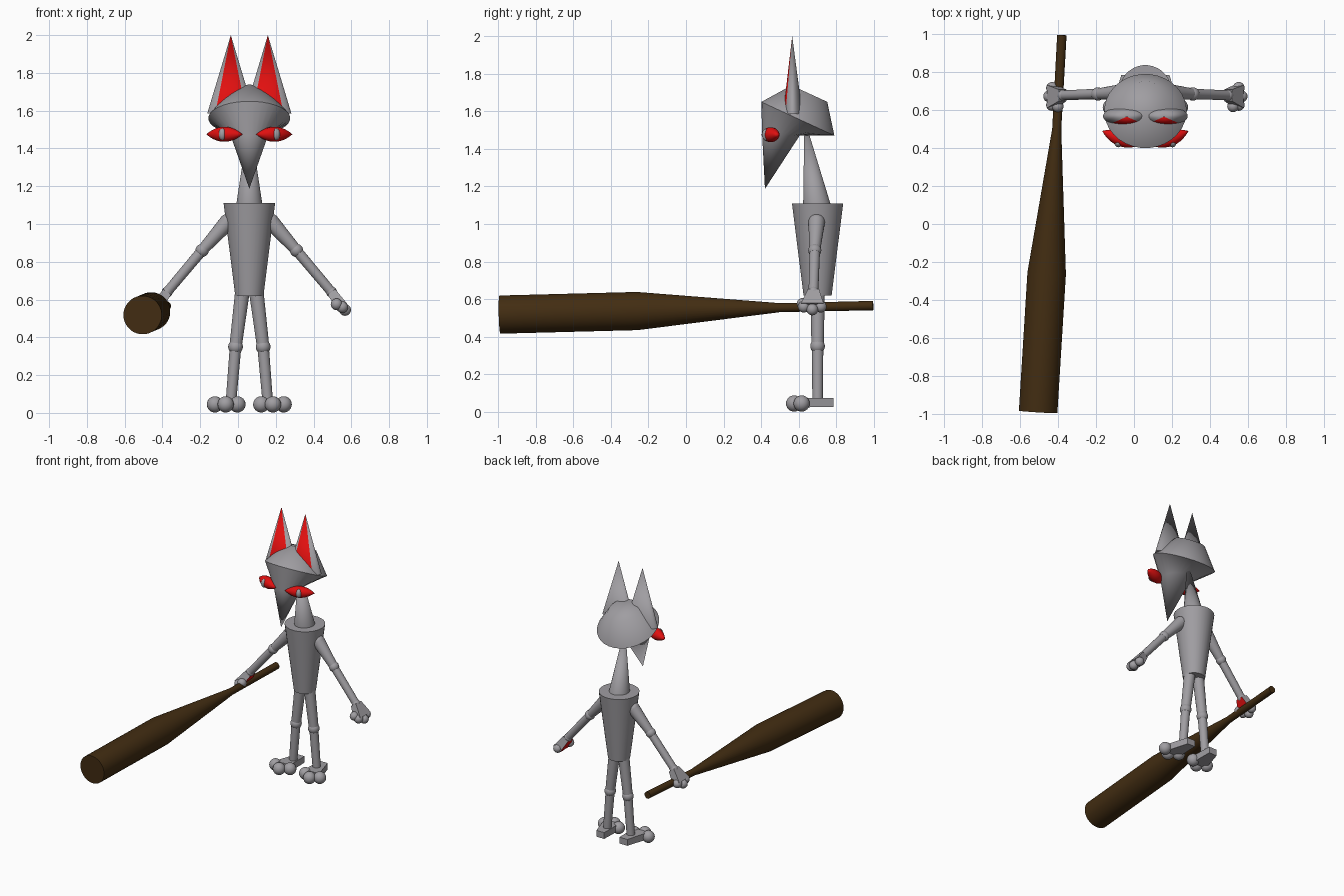
import bpy, bmesh, math
from mathutils import Vector, Matrix, Quaternion, Euler

cube = bpy.data.objects.get("Cube")
if cube:
    bpy.data.objects.remove(cube, do_unlink=True)

CX = 0.06  # the figure's mirror plane


def material(name, rgb):
    m = bpy.data.materials.new(name)
    m.use_nodes = True
    m.diffuse_color = (*rgb, 1)
    bsdf = next(n for n in m.node_tree.nodes if n.type == 'BSDF_PRINCIPLED')
    bsdf.inputs["Base Color"].default_value = (*rgb, 1)
    return m


GREY = material("grey fur", (0.35, 0.34, 0.36))
RED = material("red", (0.75, 0.005, 0.005))
BROWN = material("dark brown wood", (0.055, 0.026, 0.006))
UPRIGHT = Quaternion()


def finish(name, bm, mats, angle=40, rule=None):
    """Turn a bmesh into a smooth object with sharp edges kept."""
    bmesh.ops.recalc_face_normals(bm, faces=bm.faces[:])
    for f in bm.faces:
        f.smooth = True
        if rule and rule(f):
            f.material_index = 1
    mesh = bpy.data.meshes.new(name)
    bm.to_mesh(mesh)
    bm.free()
    mesh.set_sharp_from_angle(angle=math.radians(angle))
    for m in mats:
        mesh.materials.append(m)
    ob = bpy.data.objects.new(name, mesh)
    bpy.context.collection.objects.link(ob)
    return ob


def loft(name, rings, mats=(GREY,), n=32, angle=40, rule=None):
    """Skin a stack of elliptic rings: (centre, rx, ry, rotation)."""
    bm = bmesh.new()
    loops = []
    for c, rx, ry, q in rings:
        turns = [2 * math.pi * (i + 0.5) / n for i in range(n)]
        loops.append([bm.verts.new(Vector(c) + q @ Vector((rx * math.cos(a), ry * math.sin(a), 0)))
                      for a in turns])
    for a, b in zip(loops, loops[1:]):
        for i in range(n):
            j = (i + 1) % n
            bm.faces.new((a[i], a[j], b[j], b[i]))
    for loop, ring in ((loops[0], rings[0]), (loops[-1], rings[-1])):
        if ring[1] > 0:
            bm.faces.new(loop)
    bmesh.ops.remove_doubles(bm, verts=bm.verts[:], dist=1e-5)
    return finish(name, bm, mats, angle, rule)


def rod(name, points, mats=(GREY,), **kw):
    """Round bar through (position, radius) points."""
    q = (Vector(points[-1][0]) - Vector(points[0][0])).to_track_quat('Z', 'Y')
    return loft(name, [(p, r, r, q) for p, r in points], mats, **kw)


def ball(name, centre, radius, scale=(1, 1, 1)):
    bm = bmesh.new()
    bmesh.ops.create_uvsphere(bm, u_segments=20, v_segments=12, radius=radius,
                              matrix=Matrix.Translation(centre) @ Matrix.Diagonal((*scale, 1)))
    return finish(name, bm, (GREY,), 80)


# Torso and neck
rod("torso", [((CX, 0.70, 0.62), 0.075), ((CX, 0.70, 1.11), 0.137)])
loft("neck", [((CX, 0.697, 1.10), 0.07, 0.074, UPRIGHT), ((CX, 0.63, 1.56), 0, 0, UPRIGHT)])

# Head: flat crown, wide tilted brim, level muzzle ring, pointed nose
tilt = Euler((math.radians(-24.7), 0, 0)).to_quaternion()
brim = Vector((CX, 0.595, 1.56))
crown = brim + tilt @ Vector((0, 0, 0.147))
loft("head", [(crown, 0.105, 0.105, tilt),
              (brim, 0.217, 0.215, tilt),
              ((CX, 0.505, 1.47), 0.1, 0.1, UPRIGHT),
              ((CX, 0.42, 1.187), 0, 0, UPRIGHT)], angle=62)

for s, side in ((1, "left"), (-1, "right")):
    def at(dx, y, z):
        return Vector((CX + s * dx, y, z))

    # Ear, red on the front
    tip = at(0.098, 0.565, 2.0)
    loft(side + "_ear", [(at(0.098, 0.568, 1.585), 0.125, 0.052, UPRIGHT), (tip, 0, 0, UPRIGHT)],
         (GREY, RED), n=48,
         rule=lambda f: f.calc_center_median().y < tip.y and abs(f.normal.z) < 0.9
         and abs(f.calc_center_median().x - tip.x) < 0.21 * (tip.z - f.calc_center_median().z))

    # Eye: pointed spindle with a small pupil
    outer, inner = at(0.228, 0.49, 1.475), at(0.036, 0.41, 1.475)
    steps = [i / 10 for i in range(11)]
    rod(side + "_eye", [(outer.lerp(inner, t), 0.04 * 4 * t * (1 - t)) for t in steps], (RED,), n=20)
    ball(side + "_pupil", at(0.143, 0.425, 1.475), 0.03, (0.65, 0.7, 1.05))

    # Arm
    shoulder, elbow, wrist = at(0.115, 0.695, 1.01), at(0.25, 0.685, 0.86), at(0.435, 0.678, 0.64)
    ball(side + "_shoulder", shoulder, 0.044)
    rod(side + "_upper_arm", [(shoulder, 0.044), (elbow, 0.029)], n=20)
    ball(side + "_elbow", elbow, 0.035)
    rod(side + "_forearm", [(elbow, 0.028), (wrist, 0.026)], n=20)
    ball(side + "_wrist", wrist, 0.029)

    # Hand: tapered palm, red inside, with round fingers
    knuckles = at(0.492, 0.672, 0.56)
    d = (knuckles - wrist).normalized()
    turn = Euler((0, math.atan2(d.x, d.z), 0)).to_quaternion()
    inward = Vector((s * d.z * s, 0, -d.x * s)) if s > 0 else Vector((-d.z, 0, d.x))
    loft(side + "_palm", [(wrist, 0.035, 0.042, turn), (knuckles, 0.045, 0.085, turn)],
         (GREY, RED), n=4, rule=lambda f: f.normal.dot(inward) > 0.75)
    for i, (dx, dy, dz) in enumerate(((0, -0.045, 0), (0.015, 0, -0.015), (0, 0.045, 0),
                                      (-0.03, -0.052, 0.015))):
        ball(f"{side}_finger_{i + 1}", knuckles + Vector((s * dx, dy, dz)), 0.031)

    # Leg
    hip, knee, ankle = at(0.037, 0.70, 0.64), at(0.073, 0.70, 0.35), at(0.098, 0.70, 0.05)
    rod(side + "_thigh", [(hip, 0.039), (knee, 0.033)], n=20)
    ball(side + "_knee", knee, 0.039)
    rod(side + "_shin", [(knee, 0.031), (ankle, 0.028)], n=20)

    # Foot: low wedge with three round toes
    back = Euler((math.radians(90), 0, 0)).to_quaternion()
    loft(side + "_foot", [(at(0.095, 0.785, 0.05), 0.045, 0.033, back),
                          (at(0.12, 0.61, 0.05), 0.085, 0.036, back)], n=4)
    for i, (dx, y) in enumerate(((0.063, 0.615), (0.125, 0.575), (0.182, 0.615))):
        ball(f"{side}_toe_{i + 1}", at(dx, y, 0.045), 0.043)

# Wooden bat held in the right hand
rod("bat", [((-0.505, -0.99, 0.518), 0.102), ((-0.46, -0.26, 0.537), 0.102),
            ((-0.407, 0.5, 0.555), 0.024), ((-0.38, 0.995, 0.566), 0.025)], (BROWN,))
